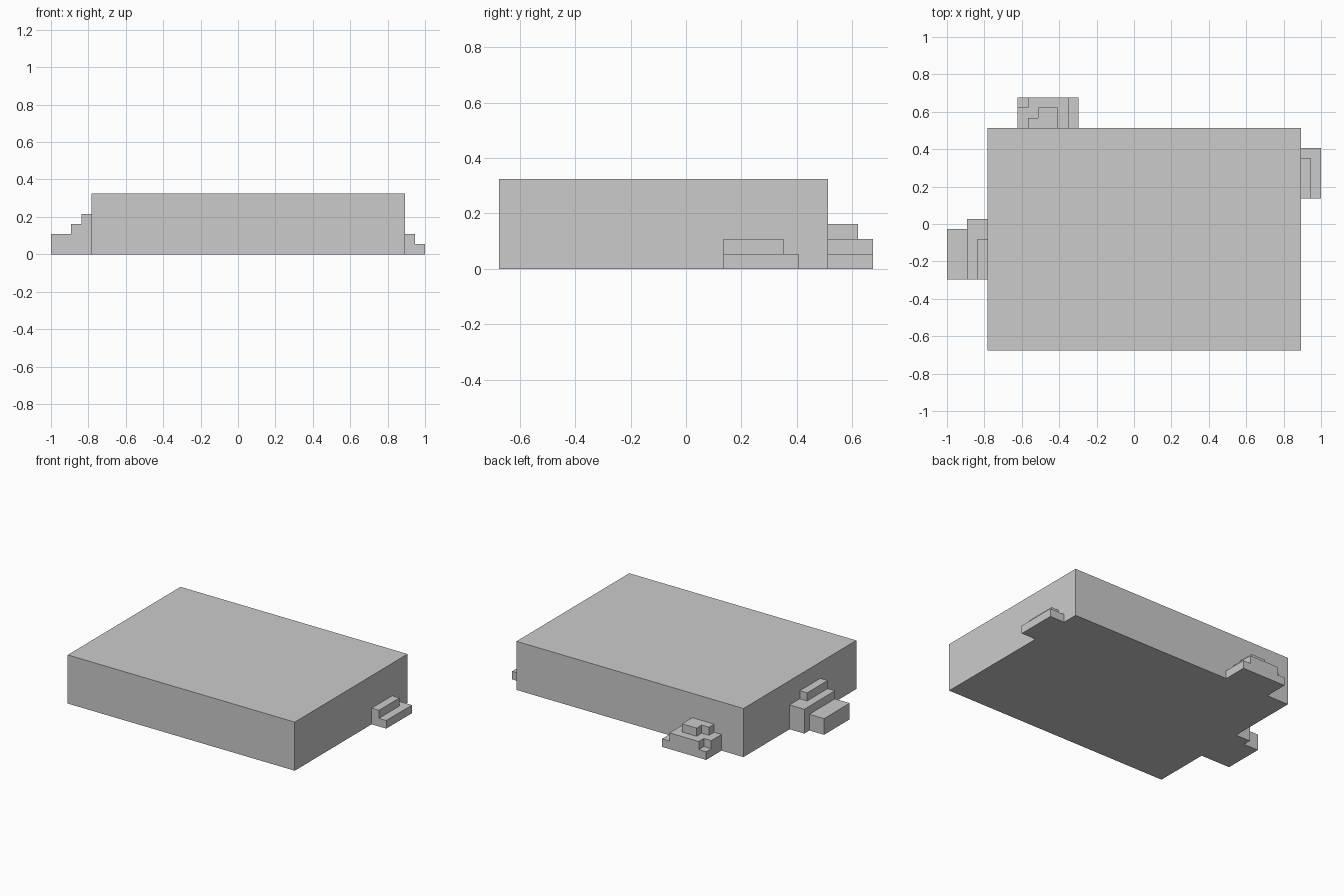
import bpy, bmesh
from mathutils import Vector

if "Cube" in bpy.data.objects:
    bpy.data.objects.remove(bpy.data.objects["Cube"])

U = 2 / 37                                  # grid step: 37 x 25 x 6 steps overall
ORIGIN = Vector((-18.5, -12.5, 0))


def terraced_block(name, steps):
    """Closed solid from steps (x0, x1, y0, y1, height), all standing on z = 0."""
    cells = {(x, y, z)
             for x0, x1, y0, y1, h in steps
             for x in range(x0, x1) for y in range(y0, y1) for z in range(h)}
    bm = bmesh.new()
    verts = {}

    def vert(p):
        if p not in verts:
            verts[p] = bm.verts.new((Vector(p) + ORIGIN) * U)
        return verts[p]

    # Keep only the outer faces of the cells
    for c in cells:
        for axis in range(3):
            for side in (0, 1):
                n = list(c)
                n[axis] += 2 * side - 1
                if tuple(n) in cells:
                    continue
                a, b = (axis + 1) % 3, (axis + 2) % 3
                loop = []
                for da, db in ((0, 0), (1, 0), (1, 1), (0, 1)):
                    p = list(c)
                    p[axis] += side
                    p[a] += da
                    p[b] += db
                    loop.append(vert(tuple(p)))
                bm.faces.new(loop if side else loop[::-1])

    # Merge flat regions into clean single faces
    bmesh.ops.dissolve_limit(bm, angle_limit=0.01, verts=bm.verts[:], edges=bm.edges[:])
    mesh = bpy.data.meshes.new(name)
    bm.to_mesh(mesh)
    bm.free()
    obj = bpy.data.objects.new(name, mesh)
    bpy.context.collection.objects.link(obj)
    return obj


# Main slab
terraced_block("main_slab", [(4, 35, 0, 22, 6)])

# Left steps: low outer ledge, middle ledge, raised rib by the wall
terraced_block("left_steps", [(0, 2, 7, 12, 2), (2, 4, 7, 13, 3), (3, 4, 7, 11, 4)])

# Right steps: low ledge with a rib by the wall
terraced_block("right_steps", [(35, 37, 15, 20, 1), (35, 36, 15, 19, 2)])

# Back steps: base, ledge with a notched corner, stepped cap
terraced_block("back_steps", [
    (7, 13, 22, 25, 1),
    (7, 12, 22, 24, 2), (8, 12, 24, 25, 2),
    (8, 11, 22, 23, 3), (9, 11, 23, 24, 3),
])
